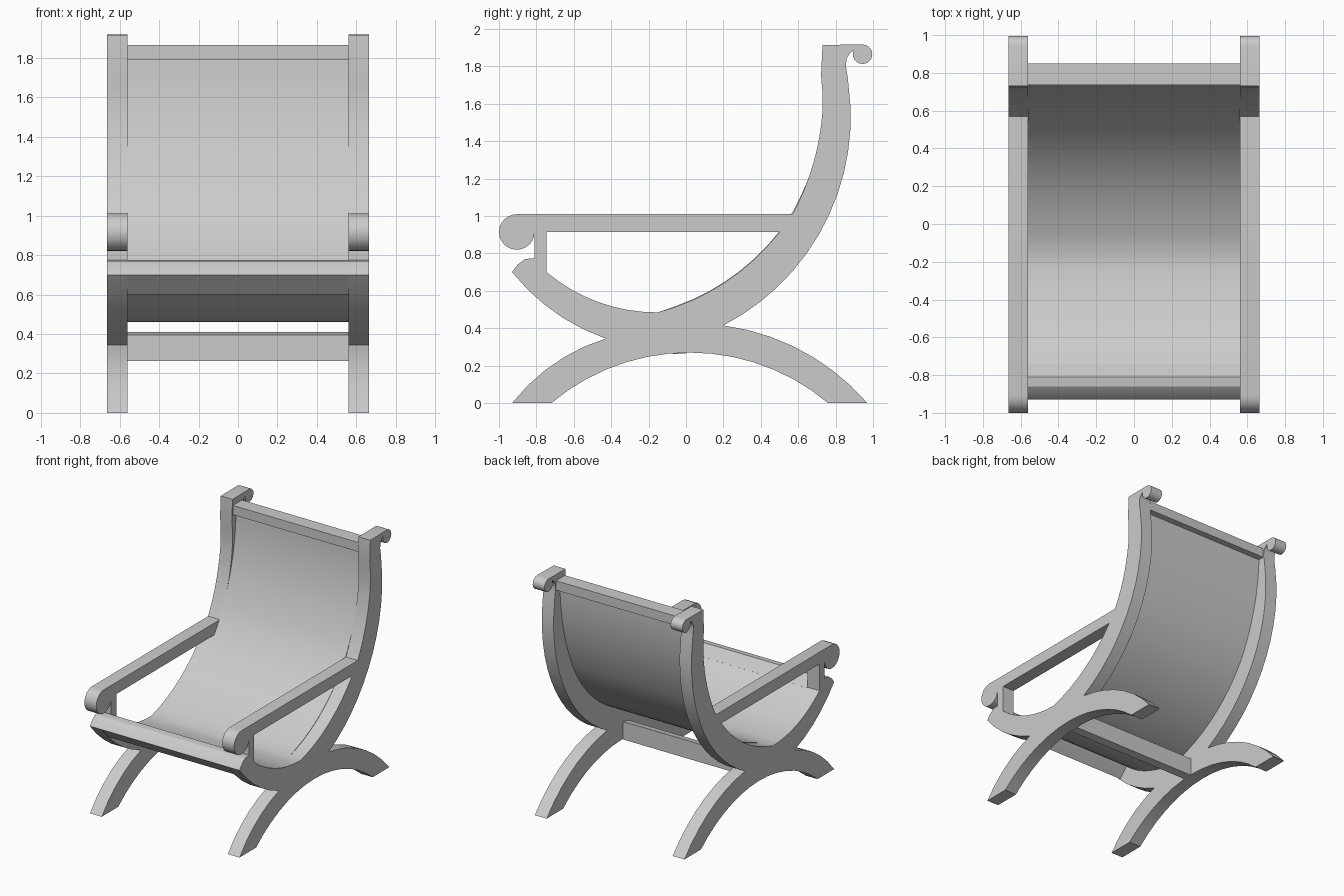
import bpy, math
from mathutils import Vector

cube = bpy.data.objects.get("Cube")
if cube:
    bpy.data.objects.remove(cube)

grey = bpy.data.materials.new("plain_grey")
grey.use_nodes = True
COLOUR = (0.6, 0.6, 0.6, 1)
grey.diffuse_color = COLOUR
grey.node_tree.nodes["Principled BSDF"].inputs["Base Color"].default_value = COLOUR


def arc(a, m, b, n=8):
    """Points on the circle from a through m to b."""
    (ax, ay), (mx, my), (bx, by) = a, m, b
    d = 2 * (ax * (my - by) + mx * (by - ay) + bx * (ay - my))
    A, M, B = (x * x + y * y for x, y in (a, m, b))
    cx = (A * (my - by) + M * (by - ay) + B * (ay - my)) / d
    cy = (A * (bx - mx) + M * (ax - bx) + B * (mx - ax)) / d
    r = math.hypot(ax - cx, ay - cy)
    t0, tm, t1 = (math.atan2(y - cy, x - cx) for x, y in (a, m, b))
    full = 2 * math.pi
    sweep = (t1 - t0) % full
    if (tm - t0) % full > sweep:
        sweep -= full
    return [(cx + r * math.cos(t0 + sweep * i / n),
             cy + r * math.sin(t0 + sweep * i / n)) for i in range(n + 1)]


def prism(name, loops, x, width):
    """Extrude closed side profiles (y, z) across x; inner loops become holes."""
    curve = bpy.data.curves.new(name, "CURVE")
    curve.dimensions = "2D"
    curve.fill_mode = "BOTH"
    curve.extrude = width / 2
    for loop in loops:
        pts = [p for i, p in enumerate(loop)
               if (Vector(p) - Vector(loop[i - 1])).length > 1e-4]
        spline = curve.splines.new("POLY")
        spline.points.add(len(pts) - 1)
        for point, (y, z) in zip(spline.points, pts):
            point.co = (y, z, 0, 1)
        spline.use_cyclic_u = True
    obj = bpy.data.objects.new(name, curve)
    bpy.context.collection.objects.link(obj)
    obj.location.x = x
    obj.rotation_euler = (math.pi / 2, 0, math.pi / 2)
    bpy.ops.object.select_all(action="DESELECT")
    obj.select_set(True)
    bpy.context.view_layer.objects.active = obj
    bpy.ops.object.convert(target="MESH")
    obj = bpy.context.object
    obj.data.materials.clear()
    obj.data.materials.append(grey)
    bpy.ops.object.shade_smooth_by_angle(angle=math.radians(30))
    return obj


# Curves shared by the frame and the seat
seat_front = arc((-0.745, 0.70), (-0.44, 0.53), (-0.15, 0.485))
seat_back = arc((-0.15, 0.485), (0.2, 0.64), (0.5, 0.915))
tip = [(-0.93, 0.70), (-0.90, 0.74), (-0.86, 0.77), (-0.81, 0.775)]

# Side frame outline: front leg, seat tip, arm, back post, scroll, back leg
outline = (
    arc((-0.93, 0), (-0.7, 0.215), (-0.43, 0.345), 5)
    + arc((-0.43, 0.345), (-0.68, 0.47), (-0.93, 0.70), 5)
    + tip
    + arc((-0.81, 0.91), (-0.97, 0.846), (-0.905, 1.01), 18)
    + arc((0.57, 1.01), (0.68, 1.28), (0.73, 1.56))
    + [(0.73, 1.66), (0.722, 1.75), (0.73, 1.915)]
    + arc((0.945, 1.917), (0.945, 1.813), (0.896, 1.885), 16)
    + [(0.875, 1.87), (0.858, 1.84), (0.855, 1.8), (0.865, 1.74)]
    + arc((0.88, 1.58), (0.71, 0.9), (0.2, 0.415), 12)
    + arc((0.2, 0.415), (0.56, 0.31), (0.97, 0), 7)
    + arc((0.76, 0), (0.02, 0.27), (-0.72, 0), 14)
)
# Opening under the arm, behind its short post
opening = [(-0.745, 0.915)] + seat_front + seat_back

for side, x in (("left", 0.6125), ("right", -0.6125)):
    prism(side + "_side_frame", [outline, opening], x, 0.105)

# Sling seat, a thin sheet that sinks between the posts towards the top
top = seat_front + [(y, z + 0.004) for y, z in seat_back[1:]]
top += arc((0.575, 1.03), (0.72, 1.4), (0.775, 1.81), 10)
under = []
for i, p in enumerate(top):
    along = Vector(top[min(i + 1, len(top) - 1)]) - Vector(top[max(i - 1, 0)])
    along.normalize()
    under.append((p[0] + along.y * 0.025, p[1] - along.x * 0.025))
prism("sling_seat", [top + under[::-1]], 0, 1.12)

# Cross rails
prism("front_rail", [tip + [(-0.74, 0.697), (-0.77, 0.66), (-0.83, 0.60)]], 0, 1.12)
prism("top_rail", [[(0.735, 1.79), (0.85, 1.79), (0.85, 1.865), (0.735, 1.865)]], 0, 1.12)
prism("stretcher", [[(-0.07, 0.262), (0, 0.266), (0, 0.41), (-0.07, 0.395)]], 0, 1.12)
